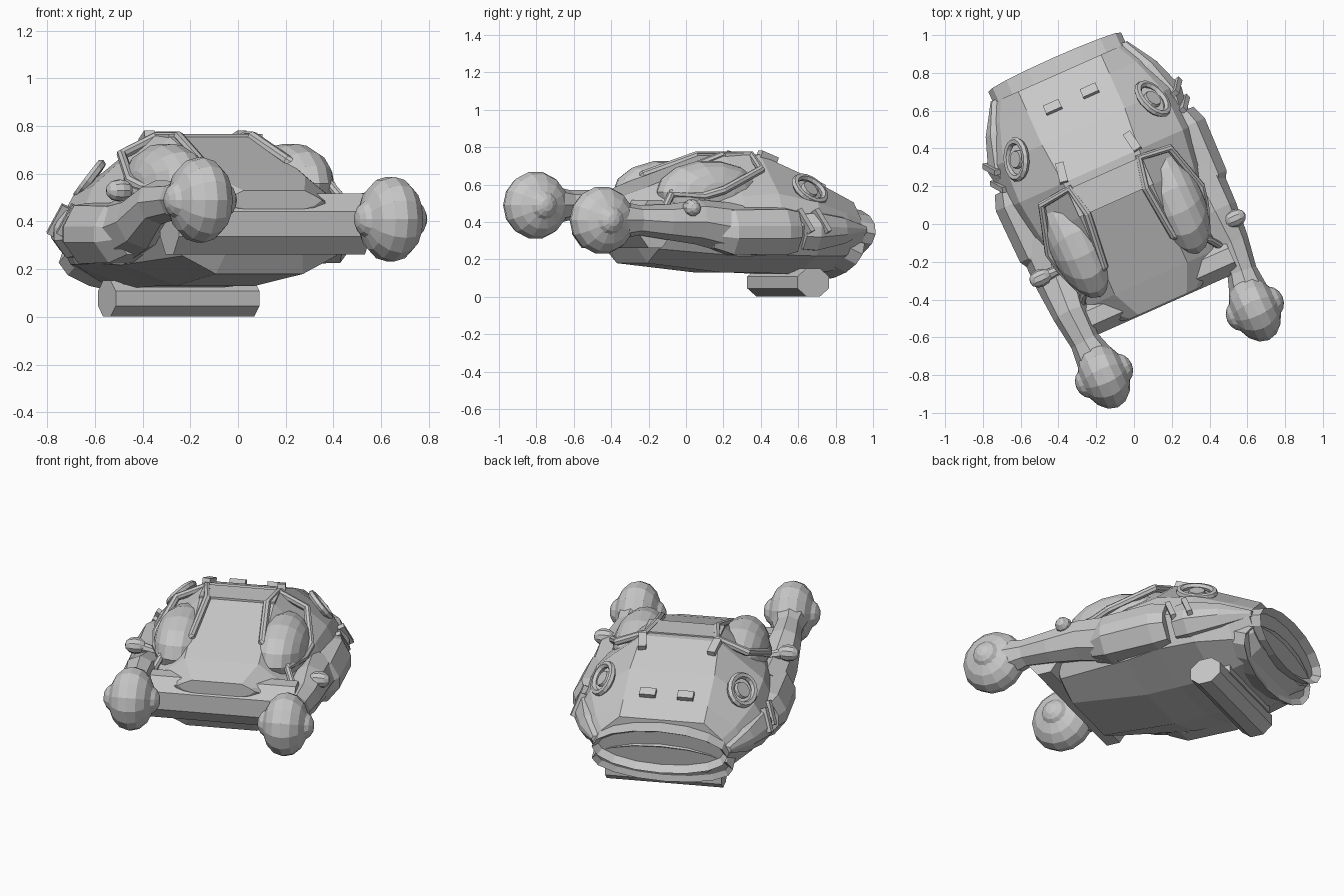
import bpy, bmesh
from math import radians, sin, cos, pi
from mathutils import Matrix, Vector, Euler

cube = bpy.data.objects.get("Cube")
if cube:
    bpy.data.objects.remove(cube, do_unlink=True)

grey = bpy.data.materials.new("hull_grey")
grey.use_nodes = True
GREY = (0.58, 0.58, 0.58, 1)
grey.diffuse_color = GREY
grey.node_tree.nodes["Principled BSDF"].inputs["Base Color"].default_value = GREY

# The whole craft is yawed; parts are built in its own straight frame
FRAME = Matrix.Rotation(radians(24), 4, 'Z') @ Matrix.Translation((-0.035, 0, 0))
SIDES = (("right", -1), ("left", 1))


def add_mesh(name, mesh):
    obj = bpy.data.objects.new(name, mesh)
    bpy.context.collection.objects.link(obj)
    mesh.materials.clear()
    mesh.materials.append(grey)
    obj.matrix_world = FRAME
    return obj


def finish(name, bm):
    bmesh.ops.recalc_face_normals(bm, faces=bm.faces)
    mesh = bpy.data.meshes.new(name)
    bm.to_mesh(mesh)
    bm.free()
    return add_mesh(name, mesh)


def place(loc, size, rot=(0, 0, 0)):
    return Matrix.LocRotScale(Vector(loc), Euler([radians(a) for a in rot]), Vector(size))


def box(name, loc, size, rot=(0, 0, 0)):
    bm = bmesh.new()
    bmesh.ops.create_cube(bm, size=1, matrix=place(loc, size, rot))
    return finish(name, bm)


def ball(name, loc, radii, segments=14, rings=8):
    bm = bmesh.new()
    turn = Matrix.Rotation(radians(90), 4, 'Y')
    bmesh.ops.create_uvsphere(bm, u_segments=segments, v_segments=rings, radius=1,
                              matrix=place(loc, radii) @ turn)
    return finish(name, bm)


def loft(name, rings):
    """Skin a row of closed point rings and cap both ends."""
    bm = bmesh.new()
    rows = [[bm.verts.new(p) for p in ring] for ring in rings]
    n = len(rows[0])
    for a, b in zip(rows, rows[1:]):
        for i in range(n):
            j = (i + 1) % n
            bm.faces.new((a[i], a[j], b[j], b[i]))
    bm.faces.new(rows[0])
    bm.faces.new(rows[-1])
    return finish(name, bm)


def tube(name, points, radii, closed=False, sides=2):
    """Round bar along a path, turned into a mesh."""
    curve = bpy.data.curves.new(name, 'CURVE')
    curve.dimensions = '3D'
    curve.bevel_depth = 1
    curve.bevel_resolution = sides
    curve.use_fill_caps = True
    spline = curve.splines.new('POLY')
    spline.points.add(len(points) - 1)
    for pt, co, r in zip(spline.points, points, radii):
        pt.co = (*co, 1)
        pt.radius = r
    spline.use_cyclic_u = closed
    temp = bpy.data.objects.new(name, curve)
    bpy.context.collection.objects.link(temp)
    deps = bpy.context.evaluated_depsgraph_get()
    mesh = bpy.data.meshes.new_from_object(temp.evaluated_get(deps))
    bpy.data.objects.remove(temp, do_unlink=True)
    for poly in mesh.polygons:
        poly.use_smooth = False
    return add_mesh(name, mesh)


# Hull: y, keel half width, keel z, widest half width and z, roof half width and z
def hull_ring(y, kw, kz, w, mz, rw, rz):
    half = [(kw, kz), (w * 0.84, kz + (mz - kz) * 0.38), (w, mz),
            (w * 0.86, mz + (rz - mz) * 0.45), (rw, rz)]
    both = half + [(-x, z) for x, z in reversed(half)]
    return [(x, y, z) for x, z in both]


loft("hull", [hull_ring(*s) for s in (
    (-0.45, 0.12, 0.45, 0.22, 0.49, 0.14, 0.53),
    (-0.30, 0.20, 0.18, 0.42, 0.38, 0.21, 0.59),
    (0.15, 0.18, 0.13, 0.52, 0.36, 0.21, 0.755),
    (0.35, 0.18, 0.13, 0.55, 0.38, 0.22, 0.76),
    (0.58, 0.20, 0.12, 0.54, 0.38, 0.24, 0.66),
    (0.78, 0.24, 0.14, 0.46, 0.35, 0.24, 0.56),
    (0.89, 0.24, 0.22, 0.395, 0.34, 0.24, 0.505))])
box("roof_header", (0, 0.23, 0.757), (0.43, 0.16, 0.02))


# Engine outlet: flattened drum with a sunken face, over a lower stepped collar
def drum(name, loc, width, height, depth, tilt, sunk):
    bm = bmesh.new()
    bmesh.ops.create_cone(bm, cap_ends=True, segments=16, radius1=1, radius2=1, depth=1,
                          matrix=place(loc, (1, 1, 1), (tilt, 0, 0)) @
                          place((0, 0, 0), (width, height, depth)))
    if sunk:
        bm.normal_update()
        back = max((f for f in bm.faces if len(f.verts) > 4), key=lambda f: f.normal.y)
        bmesh.ops.inset_region(bm, faces=[back], thickness=0.03)
        shift = back.normal * -sunk
        bmesh.ops.translate(bm, verts=back.verts, vec=shift)
    return finish(name, bm)


drum("engine_outlet", (0, 0.87, 0.35), 0.385, 0.14, 0.17, -100, 0.04)
drum("engine_collar", (0, 0.79, 0.265), 0.40, 0.15, 0.18, -115, 0.02)


# Cross bars: front bumper and belly drum
def cross_bar(name, x0, y, z, half, ry, rz, sides=8):
    ring = [(ry * cos((i + 0.5) * 2 * pi / sides), rz * sin((i + 0.5) * 2 * pi / sides))
            for i in range(sides)]
    return loft(name, [[(x0 + x, y + a, z + b) for a, b in ring] for x in (-half, half)])


cross_bar("front_bumper", 0, -0.36, 0.39, 0.44, 0.105, 0.138)
cross_bar("belly_drum", 0.03, 0.60, 0.077, 0.33, 0.10, 0.082)
box("belly_drum_mount", (0, 0.62, 0.14), (0.5, 0.16, 0.08))

for side, s in SIDES:
    pod_z = 0.45 - 0.04 * s
    # Front pods with a lens on each face
    ball(side + "_pod", (0.437 * s, -0.67, pod_z), (0.13, 0.182, 0.182), 14, 8)
    for face, d in (("inner", -1), ("outer", 1)):
        ball(f"{side}_pod_{face}_lens", ((0.437 + 0.085 * d) * s, -0.67, pod_z),
             (0.075, 0.085, 0.085), 12, 8)

    # Arms carrying the pods
    tube(side + "_arm",
         [(0.44 * s, -0.60, pod_z), (0.455 * s, -0.46, pod_z),
          (0.465 * s, -0.30, pod_z - 0.01), (0.455 * s, -0.12, 0.40), (0.44 * s, 0.12, 0.36)],
         [0.11, 0.08, 0.095, 0.12, 0.14])

    # Side sponsons
    section = [(0.38, 0.22), (0.54, 0.22), (0.61, 0.31), (0.61, 0.38),
               (0.56, 0.47), (0.38, 0.50)]
    loft(side + "_sponson",
         [[(s * (0.38 + (x - 0.38) * k), y, 0.36 + (z - 0.36) * k) for x, z in section]
          for y, k in ((-0.04, 0.70), (0.06, 0.95), (0.36, 0.98), (0.44, 0.85))])
    # Rear side fairing with small ribs
    loft(side + "_rear_fairing",
         [[(s * (0.36 + (x - 0.36) * k), y, 0.36 + (z - 0.36) * k) for x, z in section]
          for y, k in ((0.48, 0.75), (0.56, 0.80), (0.74, 0.54), (0.90, 0.14))])
    for i in range(2):
        box(f"{side}_side_rib_{i + 1}", (0.525 * s, 0.47 + i * 0.10, 0.40),
            (0.06, 0.03, 0.14), (20, -25 * s, 12 * s))

    # Bubble windows and the tube cage around each
    ball(side + "_bubble", (0.285 * s, 0.02, 0.56), (0.15, 0.30, 0.17), 14, 10)
    cage = [(0.20, 0.31, 0.755), (0.17, 0.15, 0.755), (0.20, -0.14, 0.655),
            (0.36, -0.23, 0.55), (0.42, -0.06, 0.54), (0.44, 0.04, 0.57), (0.37, 0.29, 0.68)]
    tube(side + "_cage", [(x * s, y, z) for x, y, z in cage], [0.023] * 7, True)
    tube(side + "_cage_strut", [(0.36 * s, -0.23, 0.55), (0.41 * s, -0.30, 0.46)], [0.02] * 2)

    # Side lamps on short tapered stems
    lamp_y, lamp_z = (-0.06, 0.53) if s < 0 else (-0.19, 0.475)
    ball(side + "_lamp", (0.535 * s, lamp_y, lamp_z), (0.06, 0.048, 0.048), 10, 6)
    tube(side + "_lamp_stem", [(0.40 * s, lamp_y, lamp_z - 0.03), (0.53 * s, lamp_y, lamp_z)],
         [0.022, 0.034])

    # Round ports on the rear shoulders
    tilt = place((0.395 * s, 0.565, 0.575), (1, 1, 1), (-20, 50 * s, 0))
    tube(side + "_port_ring",
         [tilt @ Vector((0.08 * cos(i * pi / 8), 0.10 * sin(i * pi / 8), 0))
          for i in range(16)], [0.02] * 16, True, 1)
    bm = bmesh.new()
    bmesh.ops.create_cone(bm, cap_ends=True, segments=12, radius1=0.05, radius2=0.045,
                          depth=0.02, matrix=tilt)
    finish(side + "_port_hub", bm)

    # Roof vents
    box(side + "_front_vent", (0.205 * s, 0.40, 0.742), (0.045, 0.11, 0.045), (-20, 0, 10 * s))
    box(side + "_rear_vent", (0.107 * s, 0.737, 0.59), (0.09, 0.05, 0.04), (-26, 0, 0))
